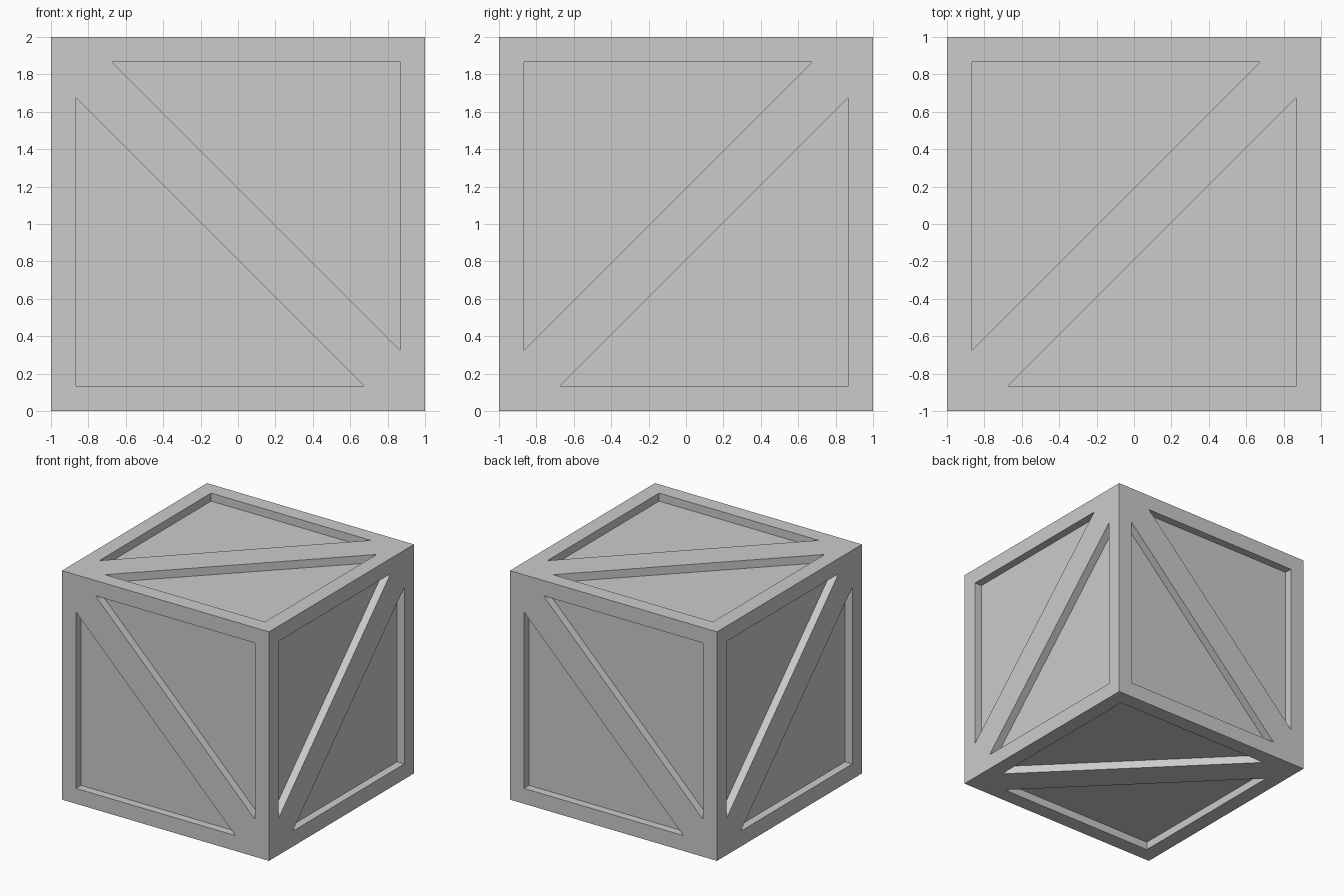
import bpy
import bmesh
from mathutils import Matrix, Vector
from math import pi

cube = bpy.data.objects.get("Cube")
if cube:
    bpy.data.objects.remove(cube, do_unlink=True)

HALF = 1.0       # half the crate's side
INNER = 0.866    # inner edge of the frame boards
TIP = 0.676      # where the diagonal brace meets the frame
DEPTH = 0.07     # how far the panels sit back

grey = bpy.data.materials.new("crate_grey")
grey.use_nodes = True
grey.diffuse_color = (0.6, 0.6, 0.6, 1)
grey.node_tree.nodes["Principled BSDF"].inputs["Base Color"].default_value = (0.6, 0.6, 0.6, 1)


def add_side(bm, turn):
    """One crate side, drawn facing +z with its brace from top left to bottom right."""
    def face(points):
        return bm.faces.new([bm.verts.new(turn @ Vector(p)) for p in points])

    def spin(p):
        return (-p[0], -p[1], p[2])

    top_left, top_right = (-HALF, HALF, HALF), (HALF, HALF, HALF)
    bottom_right = (HALF, -HALF, HALF)
    opening = [(-TIP, INNER, HALF), (INNER, INNER, HALF), (INNER, -TIP, HALF)]
    a, b, c = opening

    # Diagonal brace
    face([top_left, spin(c), spin(a), bottom_right, c, a])

    # Frame boards and sunken triangular panel, repeated by a half turn
    for move in (lambda p: p, spin):
        face([move(p) for p in (top_left, a, b, top_right)])
        face([move(p) for p in (top_right, b, c, bottom_right)])
        floor = [(x, y, HALF - DEPTH) for x, y, z in opening]
        face([move(p) for p in reversed(floor)])
        for i in range(3):
            j = (i + 1) % 3
            face([move(p) for p in (opening[j], opening[i], floor[i], floor[j])])


bm = bmesh.new()
quarter = pi / 2
front = Matrix.Rotation(quarter, 4, 'X')
flip_brace = Matrix.Rotation(quarter, 4, 'Z')

# Four upright sides: the brace direction alternates around the crate
for i in range(4):
    side = Matrix.Rotation(i * quarter, 4, 'Z') @ front
    add_side(bm, side @ flip_brace if i % 2 else side)

# Top and bottom
add_side(bm, flip_brace)
add_side(bm, Matrix.Rotation(pi, 4, 'X') @ flip_brace)

bmesh.ops.remove_doubles(bm, verts=bm.verts, dist=0.001)
bmesh.ops.recalc_face_normals(bm, faces=bm.faces)
bmesh.ops.translate(bm, verts=bm.verts, vec=(0, 0, HALF))

mesh = bpy.data.meshes.new("crate")
bm.to_mesh(mesh)
bm.free()
mesh.materials.append(grey)
crate = bpy.data.objects.new("crate", mesh)
bpy.context.collection.objects.link(crate)
